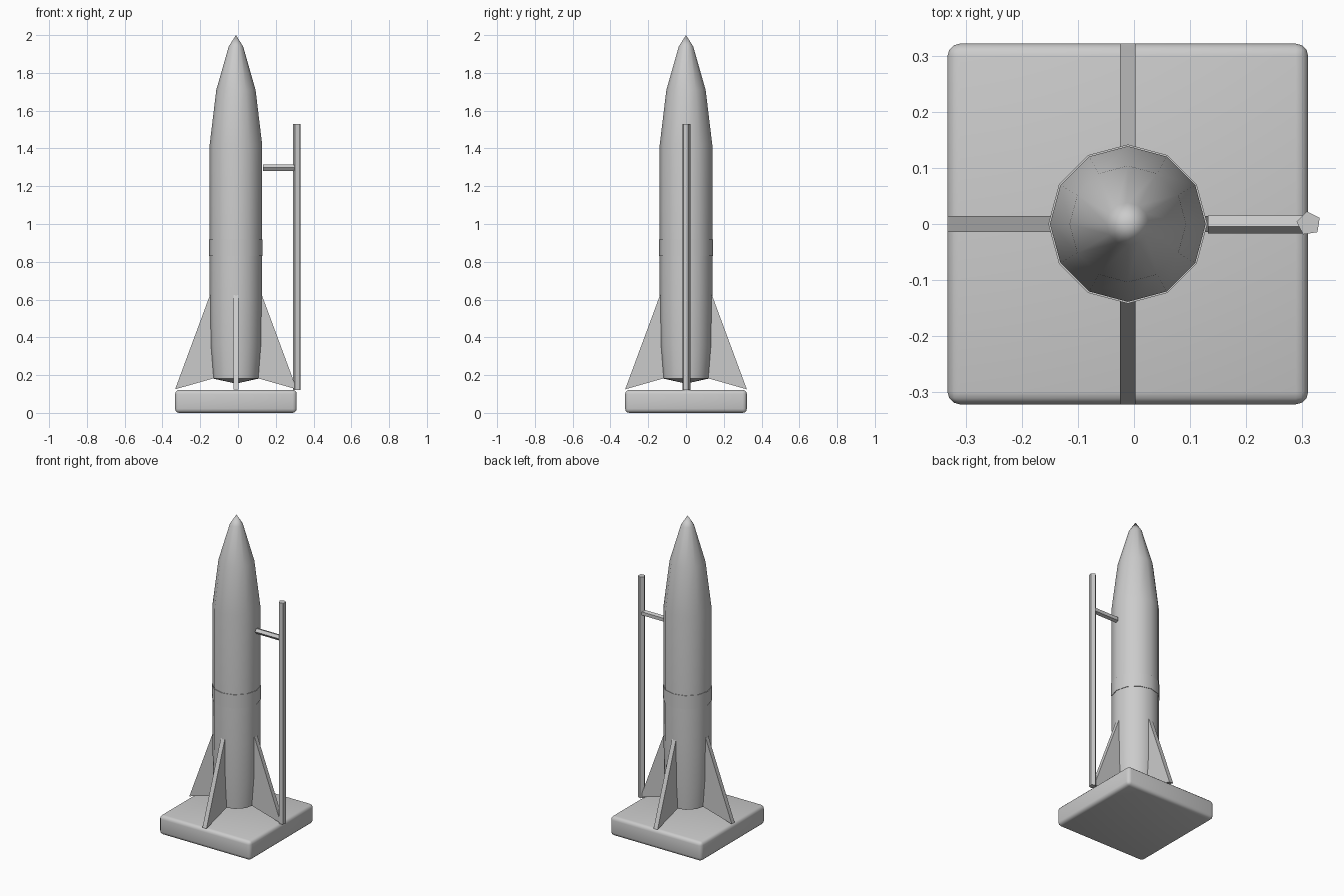
import bpy, bmesh, math
from mathutils import Matrix, Vector

cube = bpy.data.objects.get("Cube")
if cube:
    bpy.data.objects.remove(cube, do_unlink=True)

CX = -0.011  # rocket axis

grey = bpy.data.materials.new("plain_grey")
grey.use_nodes = True
grey.diffuse_color = (0.6, 0.6, 0.6, 1)
grey.node_tree.nodes["Principled BSDF"].inputs["Base Color"].default_value = (0.6, 0.6, 0.6, 1)


def add_object(name, bm, smooth=None):
    bmesh.ops.recalc_face_normals(bm, faces=bm.faces)
    mesh = bpy.data.meshes.new(name)
    bm.to_mesh(mesh)
    bm.free()
    mesh.materials.append(grey)
    obj = bpy.data.objects.new(name, mesh)
    bpy.context.collection.objects.link(obj)
    if smooth:
        bpy.ops.object.select_all(action='DESELECT')
        obj.select_set(True)
        bpy.context.view_layer.objects.active = obj
        bpy.ops.object.shade_smooth_by_angle(angle=math.radians(smooth))
    return obj


def lathe(name, profile, sides=12, smooth=40):
    """Spin (radius, height) points around the rocket axis."""
    bm = bmesh.new()
    verts = [bm.verts.new((CX + r, 0, z)) for r, z in profile]
    edges = [bm.edges.new(pair) for pair in zip(verts, verts[1:])]
    bmesh.ops.spin(bm, geom=verts + edges, cent=(CX, 0, 0), axis=(0, 0, 1),
                   angle=math.tau, steps=sides)
    bmesh.ops.remove_doubles(bm, verts=bm.verts, dist=0.0005)
    return add_object(name, bm, smooth)


def rod(name, start, end, radius, turn):
    """Five-sided rod between two points."""
    start, end = Vector(start), Vector(end)
    axis = end - start
    bm = bmesh.new()
    bmesh.ops.create_cone(bm, cap_ends=True, segments=5, radius1=radius, radius2=radius,
                          depth=axis.length, matrix=Matrix.Rotation(math.radians(turn), 4, 'Z'))
    rot = axis.to_track_quat('Z', 'Y').to_matrix().to_4x4()
    bmesh.ops.transform(bm, matrix=Matrix.Translation((start + end) / 2) @ rot, verts=bm.verts)
    return add_object(name, bm)


# Launch pad with rounded edges
bm = bmesh.new()
bmesh.ops.create_cube(bm, size=1, matrix=Matrix.Translation((CX, 0, 0.061))
                      @ Matrix.Diagonal((0.644, 0.644, 0.122, 1)))
bmesh.ops.bevel(bm, geom=bm.edges[:], offset=0.022, segments=3, profile=0.5, affect='EDGES')
add_object("launch_pad", bm, 35)

# Rocket body, from the tail point to the nose tip
lathe("rocket_body", [(0, 0.155), (0.122, 0.182), (0.136, 0.36), (0.139, 0.6), (0.139, 1.42),
                      (0.104, 1.71), (0.038, 1.94), (0, 2.0)])

# Thin collar around the body
lathe("body_collar", [(0.137, 0.83), (0.142, 0.83), (0.142, 0.917), (0.137, 0.917)])

# Four swept fins
FIN = [(0.1, 0.188), (0.322, 0.125), (0.137, 0.625), (0.1, 0.625)]
for i, side in enumerate(("left", "back", "right", "front")):
    bm = bmesh.new()
    face = bm.faces.new([bm.verts.new((r, -0.014, z)) for r, z in FIN])
    out = bmesh.ops.extrude_face_region(bm, geom=[face])
    bmesh.ops.translate(bm, vec=(0, 0.028, 0),
                        verts=[v for v in out["geom"] if isinstance(v, bmesh.types.BMVert)])
    bmesh.ops.transform(bm, matrix=Matrix.Translation((CX, 0, 0))
                        @ Matrix.Rotation(i * math.pi / 2, 4, 'Z'), verts=bm.verts)
    add_object("fin_" + side, bm)

# Service tower and its arm
rod("tower_mast", (0.312, 0.001, 0.122), (0.312, 0.001, 1.53), 0.022, 45)
rod("tower_arm", (0.132, 0.001, 1.298), (0.305, 0.001, 1.298), 0.018, 90)
